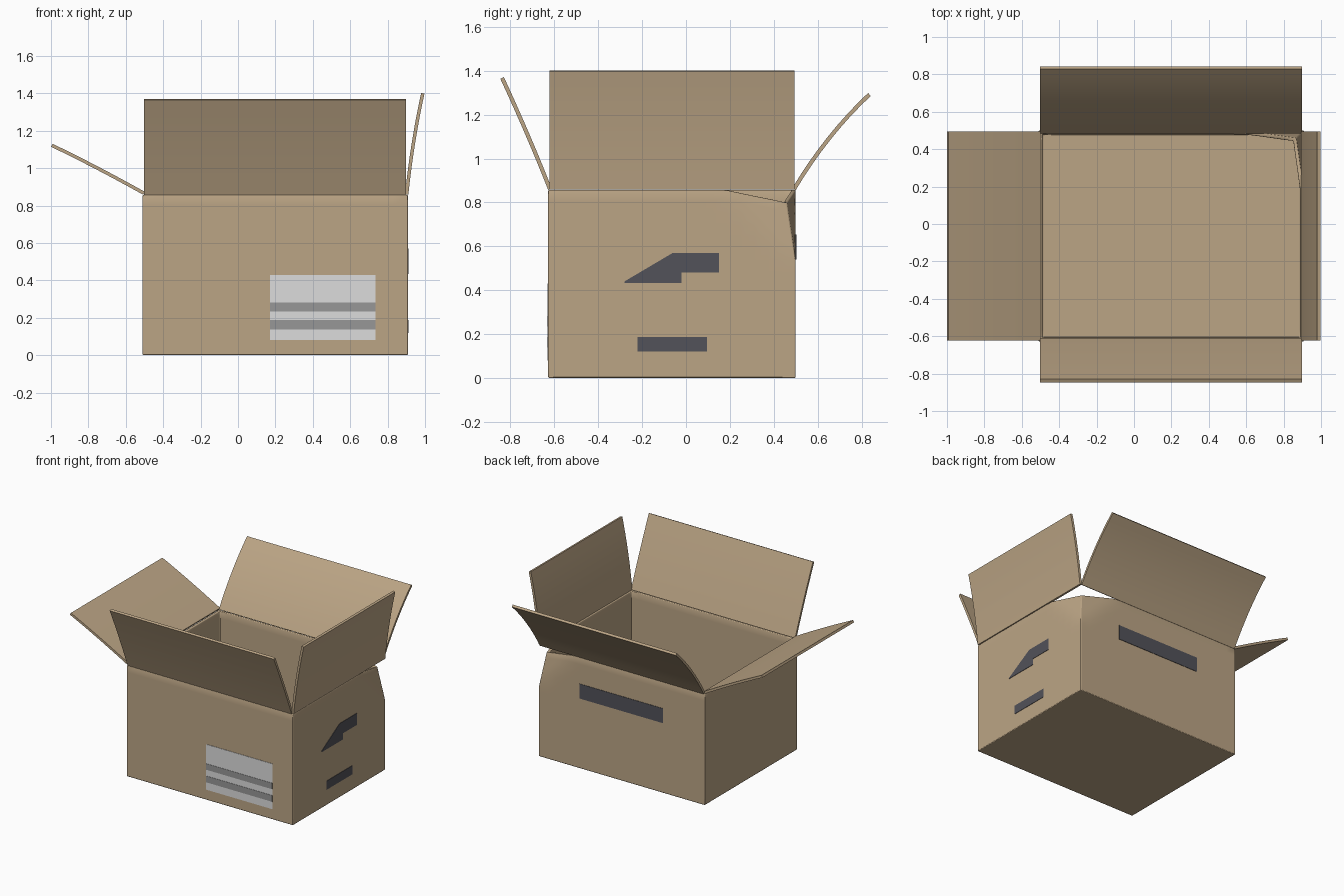
import bpy, bmesh
from mathutils import Vector

if "Cube" in bpy.data.objects:
    bpy.data.objects.remove(bpy.data.objects["Cube"])

X0, X1, Y0, Y1, H, T = -0.51, 0.908, -0.628, 0.5, 0.857, 0.02


def material(name, rgb):
    m = bpy.data.materials.new(name)
    m.diffuse_color = (*rgb, 1)
    m.use_nodes = True
    m.node_tree.nodes["Principled BSDF"].inputs["Base Color"].default_value = m.diffuse_color
    return m


card = material("cardboard", (0.50, 0.375, 0.235))
paper = material("label_paper", (0.72, 0.72, 0.72))
grey = material("label_grey", (0.31, 0.31, 0.31))
ink = material("dark_ink", (0.085, 0.085, 0.1))


def finish(name, bm, mat, smooth=True):
    bmesh.ops.recalc_face_normals(bm, faces=bm.faces)
    me = bpy.data.meshes.new(name)
    bm.to_mesh(me)
    bm.free()
    ob = bpy.data.objects.new(name, me)
    bpy.context.collection.objects.link(ob)
    me.materials.append(mat)
    if smooth:
        bpy.ops.object.select_all(action='DESELECT')
        bpy.context.view_layer.objects.active = ob
        ob.select_set(True)
        bpy.ops.object.shade_smooth_by_angle(angle=0.5)
    return ob


# Box body: open shell with a crushed back right corner
def crush(p):
    away = (X1 - p.x) + (Y1 - p.y)
    w = max(0, 1 - away / 0.32 - (H - p.z) / 0.32)
    return p + Vector((-0.04, -0.04, -0.057)) * w


bm = bmesh.new()
corners = [(X0, Y0), (X1, Y0), (X1, Y1), (X0, Y1)]
N, R = 18, 16
ring = []
for i in range(4):
    a, b = Vector(corners[i]), Vector(corners[(i + 1) % 4])
    ring += [a.lerp(b, k / N) for k in range(N)]
rows = [[bm.verts.new(crush(Vector((p.x, p.y, H * r / R)))) for p in ring]
        for r in range(R + 1)]
for low, high in zip(rows, rows[1:]):
    for i in range(len(ring)):
        j = (i + 1) % len(ring)
        bm.faces.new((low[i], low[j], high[j], high[i]))
bm.faces.new(rows[0][::-1])
box = finish("box_body", bm, card)
# An open shell needs its normals pointing outward for the wall to grow inward
if box.data.polygons[-1].normal.z > 0:
    box.data.flip_normals()
solid = box.modifiers.new("wall", 'SOLIDIFY')
solid.thickness = T
solid.offset = -1
solid.use_even_offset = True
bevel = box.modifiers.new("soft_edges", 'BEVEL')
bevel.width = 0.005
bevel.segments = 2
bevel.limit_method = 'ANGLE'
bevel.angle_limit = 1.0


# Lid flaps: a gently curved strip profile, swept along its hinge
def flap(name, a, mid, b, start, end, along_x):
    a, mid, b = Vector(a), Vector(mid), Vector(b)
    ctrl = mid * 2 - (a + b) / 2
    steps = 8
    sections = []
    bm = bmesh.new()
    for k in range(steps + 1):
        t = k / steps
        p = a * (1 - t) ** 2 + ctrl * 2 * t * (1 - t) + b * t * t
        d = ((ctrl - a) * (1 - t) + (b - ctrl) * t).normalized()
        n = Vector((-d.y, d.x)) * T * 0.45
        sec = []
        for q, s in ((p + n, start), (p + n, end), (p - n, end), (p - n, start)):
            sec.append(bm.verts.new((s, q.x, q.y) if along_x else (q.x, s, q.y)))
        sections.append(sec)
    for s0, s1 in zip(sections, sections[1:]):
        for i in range(4):
            j = (i + 1) % 4
            bm.faces.new((s0[i], s0[j], s1[j], s1[i]))
    bm.faces.new(sections[0])
    bm.faces.new(sections[-1])
    finish(name, bm, card)


flap("front_flap", (-0.62, 0.86), (-0.723, 1.11), (-0.838, 1.367), -0.503, 0.898, True)
flap("back_flap", (0.492, 0.86), (0.652, 1.092), (0.836, 1.292), -0.503, 0.898, True)
flap("left_flap", (-0.503, 0.866), (-0.757, 1.003), (-0.995, 1.122), -0.622, 0.494, False)
flap("right_flap", (0.902, 0.86), (0.938, 1.135), (0.988, 1.4), -0.622, 0.494, False)


# Printed marks: thin plates on the walls
def plate(name, pts, wall, mat, lift=0.003):
    place = {
        "front": lambda u, z, o: (u, Y0 - o, z),
        "back": lambda u, z, o: (u, Y1 + o, z),
        "right": lambda u, z, o: (X1 + o, u, z),
    }[wall]
    bm = bmesh.new()
    inner = [bm.verts.new(place(u, z, -0.001)) for u, z in pts]
    outer = [bm.verts.new(place(u, z, lift)) for u, z in pts]
    bm.faces.new(inner)
    bm.faces.new(outer)
    for i in range(len(pts)):
        j = (i + 1) % len(pts)
        bm.faces.new((inner[i], inner[j], outer[j], outer[i]))
    finish(name, bm, mat, False)


def rect(u0, u1, z0, z1):
    return [(u0, z0), (u1, z0), (u1, z1), (u0, z1)]


plate("shipping_label", rect(0.17, 0.735, 0.08, 0.43), "front", paper)
plate("label_stripe_upper", rect(0.17, 0.735, 0.235, 0.282), "front", grey, 0.005)
plate("label_stripe_lower", rect(0.17, 0.735, 0.138, 0.187), "front", grey, 0.005)
plate("back_bar_mark", rect(-0.155, 0.557, 0.54, 0.653), "back", ink)
plate("side_bar_mark", rect(-0.22, 0.095, 0.12, 0.187), "right", ink)
plate("side_arrow_mark", [(-0.28, 0.433), (-0.02, 0.433), (-0.02, 0.48),
                          (0.15, 0.48), (0.15, 0.57), (-0.06, 0.57),
                          (-0.28, 0.44)], "right", ink)
